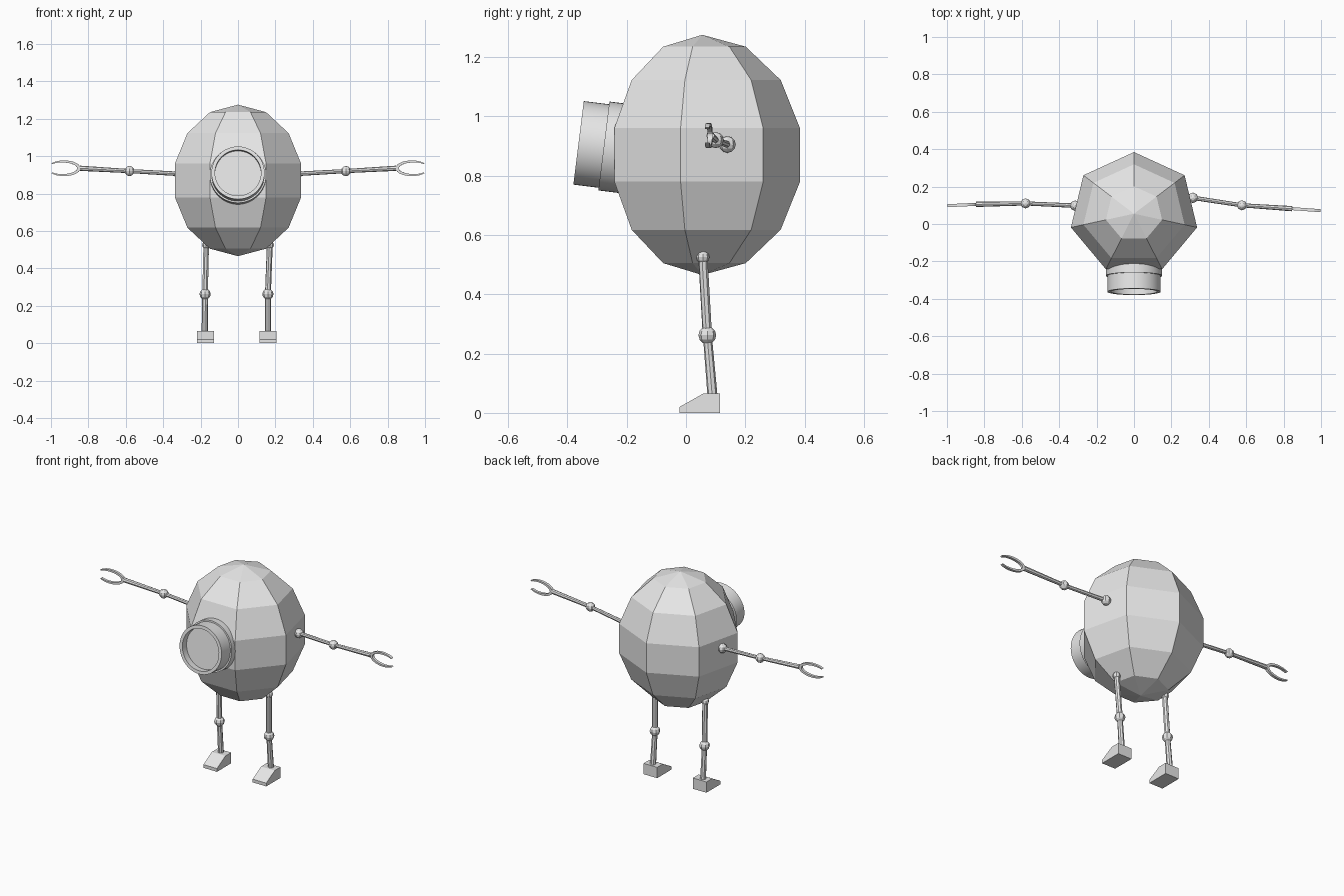
import bpy, bmesh, math
from mathutils import Vector, Matrix

if "Cube" in bpy.data.objects:
    bpy.data.objects.remove(bpy.data.objects["Cube"])

grey = bpy.data.materials.new("light_grey")
grey.diffuse_color = (0.8, 0.8, 0.8, 1)
grey.use_nodes = True
grey.node_tree.nodes["Principled BSDF"].inputs["Base Color"].default_value = grey.diffuse_color


def finish(name, bm, smooth=False):
    bmesh.ops.recalc_face_normals(bm, faces=bm.faces)
    me = bpy.data.meshes.new(name)
    bm.to_mesh(me)
    bm.free()
    me.materials.append(grey)
    ob = bpy.data.objects.new(name, me)
    bpy.context.collection.objects.link(ob)
    if smooth:
        bpy.ops.object.select_all(action='DESELECT')
        ob.select_set(True)
        bpy.context.view_layer.objects.active = ob
        bpy.ops.object.shade_smooth_by_angle(angle=math.radians(30))
    return ob


def ball(name, pos, r, seg=8, rings=6):
    bm = bmesh.new()
    bmesh.ops.create_uvsphere(bm, u_segments=seg, v_segments=rings, radius=r,
                              matrix=Matrix.Translation(pos))
    return finish(name, bm)


def rod(name, a, b, r1, r2, seg=8):
    a, b = Vector(a), Vector(b)
    rot = (b - a).to_track_quat('Z', 'Y').to_matrix().to_4x4()
    bm = bmesh.new()
    bmesh.ops.create_cone(bm, cap_ends=True, segments=seg, radius1=r1, radius2=r2,
                          depth=(b - a).length,
                          matrix=Matrix.Translation((a + b) / 2) @ rot)
    return finish(name, bm)


def lathe(name, origin, axis, profile, seg=48):
    """Turn (radius, distance) points around an axis and cap both ends."""
    m = Matrix.Translation(origin) @ Vector(axis).to_track_quat('Z', 'Y').to_matrix().to_4x4()
    bm = bmesh.new()
    rings = [[bm.verts.new(m @ Vector((r * math.cos(2 * math.pi * i / seg),
                                       r * math.sin(2 * math.pi * i / seg), t)))
              for i in range(seg)] for r, t in profile]
    for p, q in zip(rings, rings[1:]):
        for i in range(seg):
            j = (i + 1) % seg
            bm.faces.new((p[i], p[j], q[j], q[i]))
    bm.faces.new(rings[0])
    bm.faces.new(rings[-1])
    return finish(name, bm, smooth=True)


def claw(name, centre, direction, rx=0.088, rz=0.042, steps=20):
    """Open two-fingered pincer, thinner toward the tips."""
    u = Vector(direction).normalized()
    v = Vector((0, 0, 1))
    n = u.cross(v) * 0.008
    c = Vector(centre)
    bm = bmesh.new()
    gap = math.radians(40)
    sections = []
    for k in range(steps + 1):
        a = gap + (2 * math.pi - 2 * gap) * k / steps
        w = 0.007 + 0.011 * (1 - abs(2 * k / steps - 1))
        out = c + u * rx * math.cos(a) + v * rz * math.sin(a)
        inn = c + u * (rx - w) * math.cos(a) + v * (rz - w) * math.sin(a)
        sections.append([bm.verts.new(p) for p in (out + n, out - n, inn - n, inn + n)])
    for p, q in zip(sections, sections[1:]):
        for i in range(4):
            j = (i + 1) % 4
            bm.faces.new((p[i], p[j], q[j], q[i]))
    bm.faces.new(sections[0])
    bm.faces.new(sections[-1])
    return finish(name, bm)


def foot(name, x, half=0.046):
    side = [(-0.022, 0), (-0.022, 0.02), (0.06, 0.066), (0.115, 0.066), (0.115, 0)]
    bm = bmesh.new()
    a = [bm.verts.new((x - half, y, z)) for y, z in side]
    b = [bm.verts.new((x + half, y, z)) for y, z in side]
    bm.faces.new(a)
    bm.faces.new(b)
    for i in range(5):
        j = (i + 1) % 5
        bm.faces.new((a[i], a[j], b[j], b[i]))
    return finish(name, bm)


# Faceted seven-sided egg body, one corner pointing back
bm = bmesh.new()
bmesh.ops.create_uvsphere(bm, u_segments=7, v_segments=7, radius=1)
first = max(bm.verts, key=lambda p: p.co.x ** 2 + p.co.y ** 2).co
turn = math.pi / 2 - math.atan2(first.y, first.x)
bmesh.ops.transform(bm, verts=bm.verts, matrix=(
    Matrix.Translation((0, 0.055, 0.87)) @ Matrix.Diagonal((0.355, 0.338, 0.405, 1))
    @ Matrix.Rotation(turn, 4, 'Z')))
finish("body", bm)

# Eye: collar and recessed barrel, tipped slightly upward
eye_axis = (0, -0.9925, 0.124)
eye_pos = (0, -0.277, 0.90)
lathe("eye_collar", eye_pos, eye_axis, [(0.151, -0.12), (0.151, 0)])
lathe("eye_barrel", eye_pos, eye_axis,
      [(0.142, -0.03), (0.142, 0.086), (0.123, 0.086), (0.123, 0.045)])

# Arms: shoulder, elbow, wrist and claw on each side
arms = {
    "right": [(0.315, 0.14, 0.905), (0.577, 0.10, 0.92), (0.845, 0.082, 0.935), (0.93, 0.076, 0.935)],
    "left": [(-0.315, 0.098, 0.905), (-0.58, 0.11, 0.92), (-0.845, 0.105, 0.935), (-0.93, 0.101, 0.935)],
}
for side, (shoulder, elbow, wrist, hand) in arms.items():
    ball(side + "_shoulder", shoulder, 0.028)
    rod(side + "_upper_arm", shoulder, elbow, 0.012, 0.011)
    ball(side + "_elbow", elbow, 0.027)
    rod(side + "_forearm", elbow, wrist, 0.011, 0.014)
    claw(side + "_claw", hand, Vector(hand) - Vector(wrist))

# Legs: hip, knee, ankle and wedge foot on each side
legs = {
    "right": [(0.17, 0.057, 0.525), (0.16, 0.072, 0.262), (0.161, 0.09, 0.05)],
    "left": [(-0.17, 0.057, 0.525), (-0.176, 0.072, 0.262), (-0.178, 0.09, 0.05)],
}
for side, (hip, knee, ankle) in legs.items():
    ball(side + "_hip", hip, 0.022)
    rod(side + "_thigh", hip, knee, 0.016, 0.016)
    ball(side + "_knee", knee, 0.03)
    rod(side + "_shin", knee, ankle, 0.015, 0.017)
    foot(side + "_foot", 0.161 if side == "right" else -0.173)
